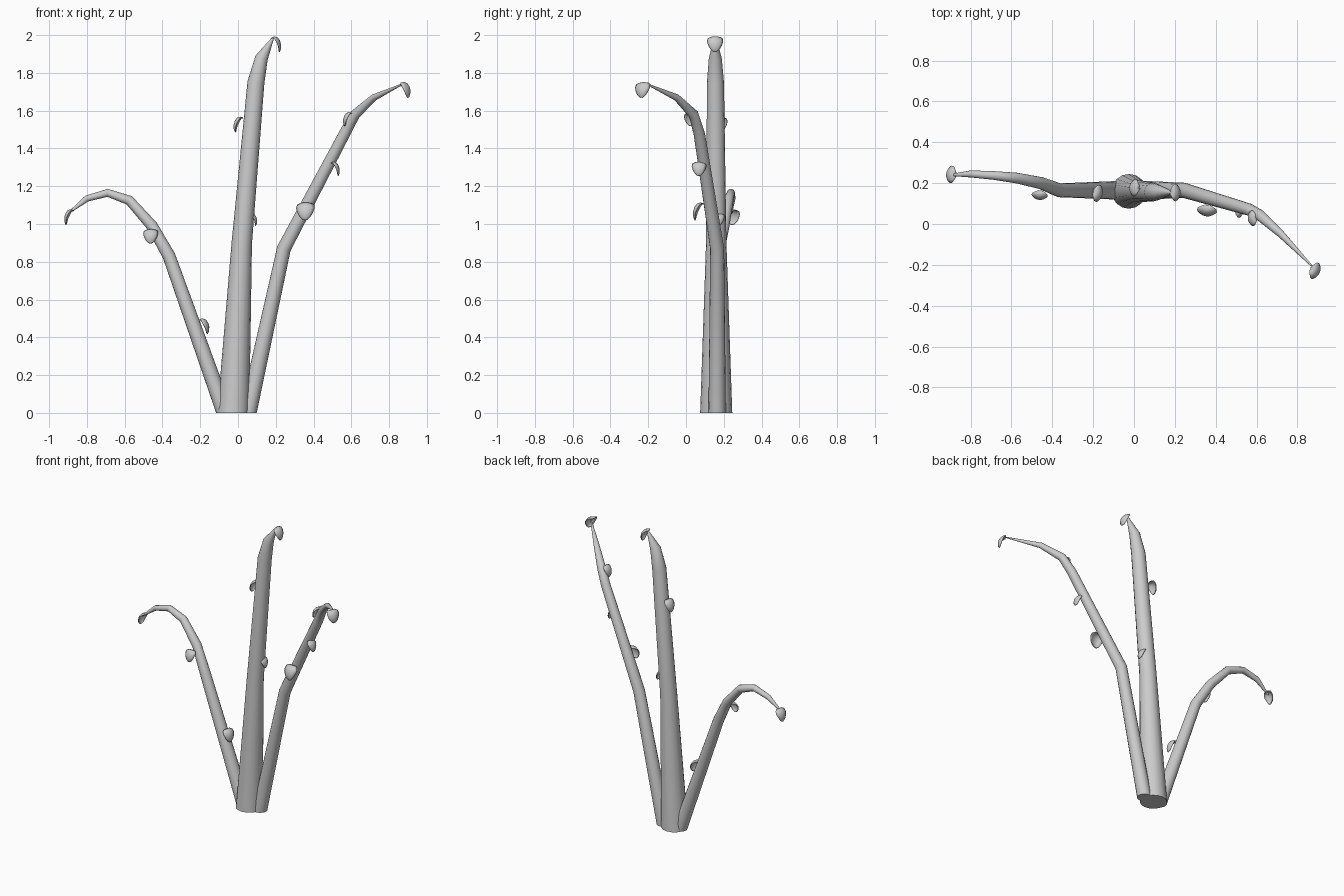
import bpy, bmesh, math
from mathutils import Vector

if "Cube" in bpy.data.objects:
    bpy.data.objects.remove(bpy.data.objects["Cube"])

SIDES = 16


def make_object(name, bm, angle):
    bmesh.ops.recalc_face_normals(bm, faces=bm.faces)
    mesh = bpy.data.meshes.new(name)
    bm.to_mesh(mesh)
    bm.free()
    ob = bpy.data.objects.new(name, mesh)
    bpy.context.collection.objects.link(ob)
    bpy.ops.object.select_all(action='DESELECT')
    ob.select_set(True)
    bpy.context.view_layer.objects.active = ob
    bpy.ops.object.shade_smooth_by_angle(angle=math.radians(angle))
    return ob


def stem(name, path):
    """Tapered tube through (x, y, z, radius) points, flat on the ground."""
    pts = [Vector(p[:3]) for p in path]
    bm = bmesh.new()
    rings = []
    for i, p in enumerate(pts):
        if i == 0:
            t = Vector((0, 0, 1))
        elif i == len(pts) - 1:
            t = (p - pts[i - 1]).normalized()
        else:
            t = ((p - pts[i - 1]).normalized() + (pts[i + 1] - p).normalized()).normalized()
        v = Vector((0, 1, 0))
        v = (v - t * v.dot(t)).normalized()
        u = v.cross(t)
        ring = []
        for k in range(SIDES):
            a = 2 * math.pi * k / SIDES
            ring.append(bm.verts.new(p + (u * math.cos(a) + v * math.sin(a)) * path[i][3]))
        rings.append(ring)
    for a, b in zip(rings, rings[1:]):
        for k in range(SIDES):
            j = (k + 1) % SIDES
            bm.faces.new((a[k], a[j], b[j], b[k]))
    bm.faces.new(rings[0])
    bm.faces.new(rings[-1])
    return make_object(name, bm, 40)


# leaf rows: distance outward, height, half width
LEAF = [(0, 0, .007), (.014, .006, .024), (.029, .001, .039), (.04, -.014, .042),
        (.046, -.034, .036), (.046, -.055, .025), (.042, -.068, .013), (.039, -.073, .004)]


def leaf(name, start, direction, size=1.0):
    """Small cupped leaf that arches outward and droops to a rounded tip."""
    d = Vector((direction[0], direction[1], 0)).normalized()
    side = Vector((-d.y, d.x, 0))
    bm = bmesh.new()
    rows = []
    for out, h, w in LEAF:
        row = []
        for k in range(7):
            s = k / 3 - 1
            cup = s * s * w * .4
            p = d * (out - cup) + side * (s * w) + Vector((0, 0, h - cup * .3))
            row.append(bm.verts.new(Vector(start) + p * size))
        rows.append(row)
    for a, b in zip(rows, rows[1:]):
        for k in range(6):
            bm.faces.new((a[k], a[k + 1], b[k + 1], b[k]))
    ob = make_object(name, bm, 50)
    mod = ob.modifiers.new("thickness", 'SOLIDIFY')
    mod.thickness = .004
    mod.offset = 0


# Three stems
stem("centre_stem", [(-.025, .16, 0, .085), (.02, .16, .9, .054), (.095, .156, 1.75, .045),
                     (.125, .155, 1.88, .034), (.185, .154, 1.985, .006)])
stem("left_stem", [(-.07, .165, 0, .046), (-.365, .165, .83, .034), (-.455, .2, .99, .03),
                   (-.575, .225, 1.125, .026), (-.69, .238, 1.165, .021),
                   (-.8, .245, 1.135, .017), (-.895, .24, 1.06, .005)])
stem("right_stem", [(.053, .165, 0, .046), (.243, .165, .87, .037), (.565, .07, 1.48, .03),
                    (.62, .04, 1.58, .027), (.72, -.05, 1.67, .018), (.87, -.205, 1.74, .004)])

# Leaves: stem tips, then along each stem
leaf("centre_tip_leaf", (.18, .154, 1.985), (1, 0))
leaf("left_tip_leaf", (-.872, .24, 1.07), (-1, .12))
leaf("right_tip_leaf", (.865, -.22, 1.743), (.92, -.4))
leaf("centre_leaf_upper", (.025, .175, 1.56), (-1, .1), 1.0)
leaf("centre_leaf_lower", (.062, .17, 1.05), (1, 0), .8)
leaf("left_leaf_upper", (-.46, .162, .965), (-.1, -1), .92)
leaf("left_leaf_lower", (-.2, .155, .492), (.95, -.2))
leaf("right_leaf_lower", (.36, .092, 1.105), (-.12, -1), 1.15)
leaf("right_leaf_middle", (.495, .07, 1.322), (1, -.05), .9)
leaf("right_leaf_upper", (.6, .03, 1.585), (-1, -.1), .9)
